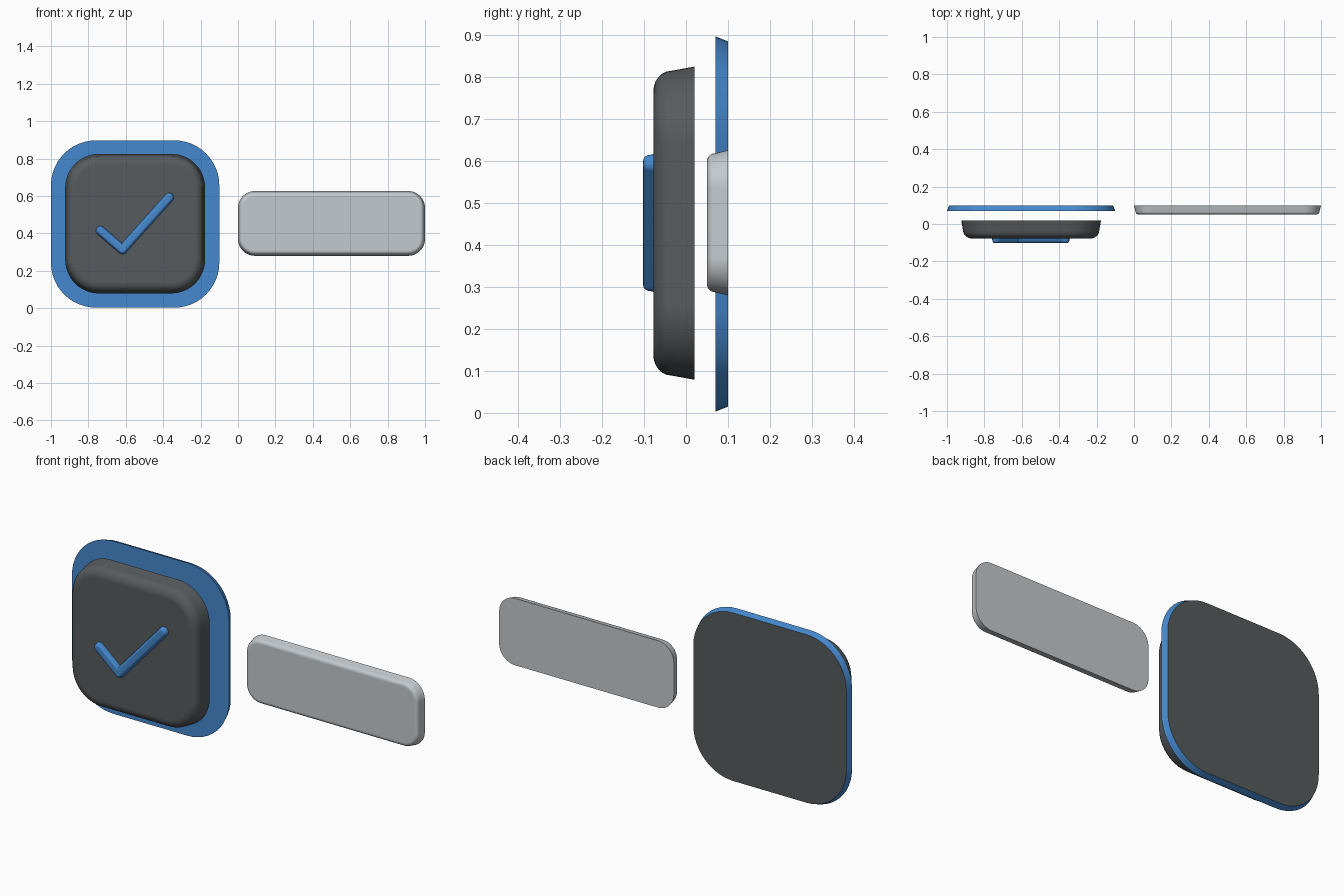
import bpy, bmesh
from math import sin, cos, pi, atan2, radians

cube = bpy.data.objects.get("Cube")
if cube:
    bpy.data.objects.remove(cube, do_unlink=True)


def material(name, rgb):
    m = bpy.data.materials.new(name)
    m.use_nodes = True
    m.diffuse_color = (*rgb, 1)
    m.node_tree.nodes["Principled BSDF"].inputs["Base Color"].default_value = (*rgb, 1)
    return m


blue = material("blue", (0.06, 0.25, 0.62))
charcoal = material("charcoal", (0.095, 0.105, 0.11))
silver = material("silver", (0.55, 0.59, 0.62))


def arc(cx, cz, r, a0, a1, n=12):
    return [(cx + r * cos(a0 + (a1 - a0) * i / n), cz + r * sin(a0 + (a1 - a0) * i / n))
            for i in range(n + 1)]


def rounded_rect(cx, cz, hw, hh, r):
    """Outline function that shrinks by a given inset."""
    def outline(inset):
        pts = []
        for k, (sx, sz) in enumerate([(1, 1), (-1, 1), (-1, -1), (1, -1)]):
            pts += arc(cx + sx * (hw - r), cz + sz * (hh - r), r - inset,
                       k * pi / 2, (k + 1) * pi / 2)
        return pts
    return outline


def tick_stroke(a, b, c, r):
    """Two-stroke tick with round caps; shrinks by a given inset."""
    d1 = atan2(b[1] - a[1], b[0] - a[0])
    d2 = atan2(c[1] - b[1], c[0] - b[0])
    mid, half = (d1 + d2) / 2 + pi / 2, (d2 - d1) / 2

    def outline(inset):
        w = r - inset
        notch = (b[0] + cos(mid) * w / cos(half), b[1] + sin(mid) * w / cos(half))
        return (arc(*b, w, d1 - pi / 2, d2 - pi / 2) + arc(*c, w, d2 - pi / 2, d2 + pi / 2)
                + [notch] + arc(*a, w, d1 + pi / 2, d1 + 3 * pi / 2))
    return outline


def loft(name, outline, layers, mats):
    """Stack outlines (y, inset) from back to front; the last material colours the back."""
    bm = bmesh.new()
    rings = [[bm.verts.new((x, y, z)) for x, z in outline(inset)] for y, inset in layers]
    n = len(rings[0])
    for lo, hi in zip(rings, rings[1:]):
        for i in range(n):
            j = (i + 1) % n
            bm.faces.new((lo[i], lo[j], hi[j], hi[i]))
    back = bm.faces.new(list(reversed(rings[0])))
    back.material_index = len(mats) - 1
    bm.faces.new(rings[-1])
    bmesh.ops.recalc_face_normals(bm, faces=bm.faces[:])
    me = bpy.data.meshes.new(name)
    bm.to_mesh(me)
    bm.free()
    for m in mats:
        me.materials.append(m)
    ob = bpy.data.objects.new(name, me)
    bpy.context.collection.objects.link(ob)
    bpy.ops.object.select_all(action="DESELECT")
    ob.select_set(True)
    bpy.context.view_layer.objects.active = ob
    bpy.ops.object.shade_smooth_by_angle(angle=radians(35))
    mod = ob.modifiers.new("even_shading", "WEIGHTED_NORMAL")
    mod.keep_sharp = True
    return ob


def soft_edge(back, front, taper, depth, width, steps=6):
    """Tapered side followed by a quarter-round front edge."""
    return [(back, 0)] + [(front + depth * (1 - sin(t)), taper + width * (1 - cos(t)))
                          for t in (i * pi / 2 / steps for i in range(steps + 1))]


# Rear plate, blue with a charcoal back
loft("back_plate", rounded_rect(-0.55, 0.45, 0.45, 0.447, 0.24),
     [(0.10, 0.012), (0.07, 0)], [blue, charcoal])

# Soft-edged box
loft("box_body", rounded_rect(-0.55, 0.452, 0.374, 0.373, 0.18),
     soft_edge(0.02, -0.078, 0.01, 0.043, 0.05), [charcoal])

# Raised tick mark
loft("tick_mark", tick_stroke((-0.735, 0.414), (-0.618, 0.313), (-0.368, 0.592), 0.025),
     soft_edge(-0.077, -0.102, 0.002, 0.017, 0.014, 4), [blue])

# Label bar
loft("label_bar", rounded_rect(0.5, 0.453, 0.5, 0.173, 0.09),
     soft_edge(0.10, 0.05, 0.008, 0.017, 0.02), [silver])
